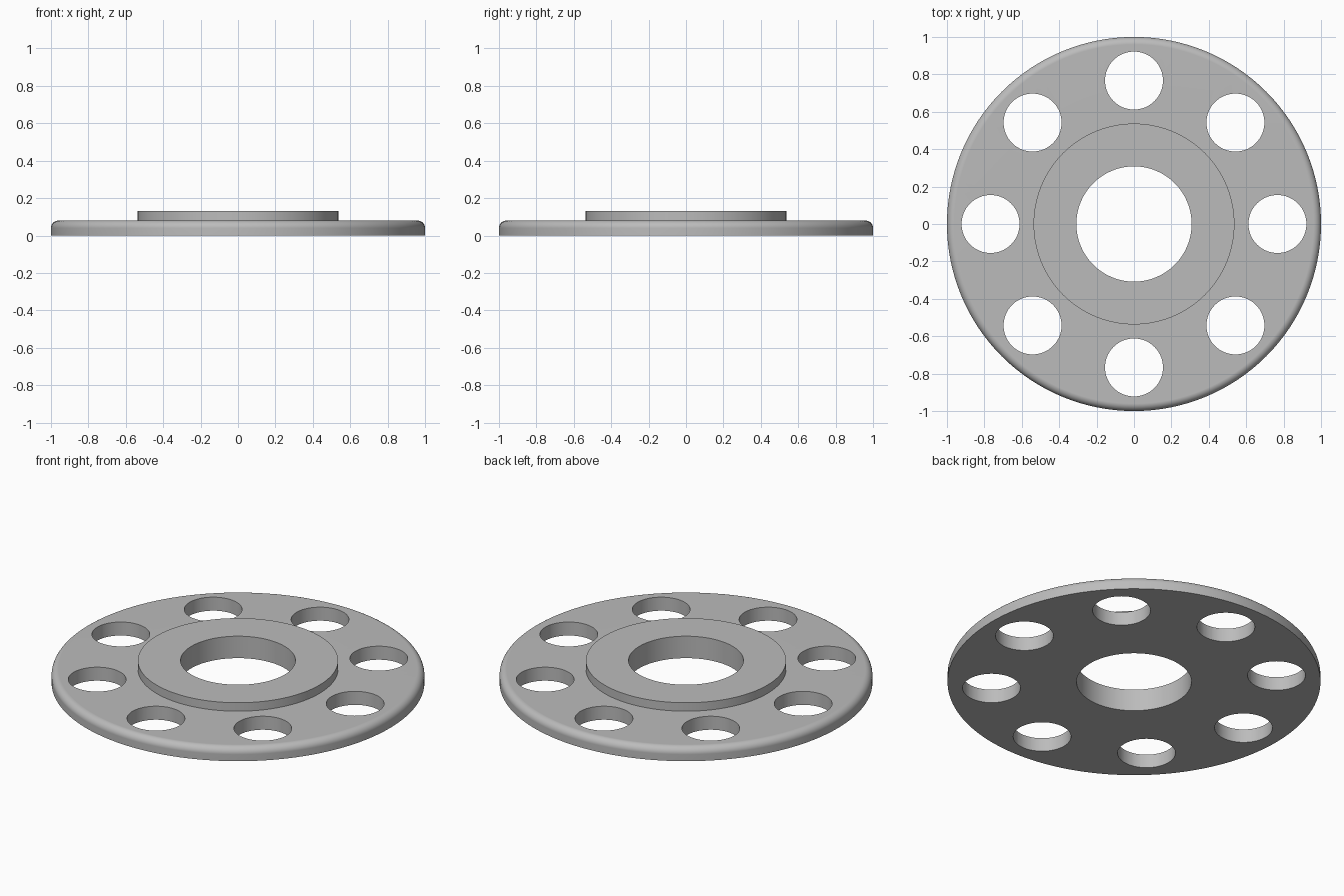
import bpy
import bmesh
from math import sin, cos, pi, radians

SEGMENTS = 128
RIM_R, BOSS_R, BORE_R = 1.0, 0.537, 0.308
PLATE_Z, BOSS_Z, FILLET = 0.08, 0.13, 0.04
HOLE_COUNT, HOLE_R, HOLE_CIRCLE = 8, 0.155, 0.767

if "Cube" in bpy.data.objects:
    bpy.data.objects.remove(bpy.data.objects["Cube"], do_unlink=True)


def make_material(name, color):
    mat = bpy.data.materials.new(name)
    mat.use_nodes = True
    mat.diffuse_color = color
    mat.node_tree.nodes["Principled BSDF"].inputs["Base Color"].default_value = color
    return mat


def add_object(name, bm):
    bmesh.ops.recalc_face_normals(bm, faces=bm.faces)
    mesh = bpy.data.meshes.new(name)
    bm.to_mesh(mesh)
    bm.free()
    obj = bpy.data.objects.new(name, mesh)
    bpy.context.collection.objects.link(obj)
    return obj


def lathe(name, profile):
    """Revolve a closed (radius, height) profile around z."""
    bm = bmesh.new()
    rings = []
    for i in range(SEGMENTS):
        a = 2 * pi * i / SEGMENTS
        rings.append([bm.verts.new((r * cos(a), r * sin(a), z)) for r, z in profile])
    n = len(profile)
    for i, ring in enumerate(rings):
        following = rings[(i + 1) % SEGMENTS]
        for j in range(n):
            k = (j + 1) % n
            bm.faces.new((ring[j], following[j], following[k], ring[k]))
    return add_object(name, bm)


# Flange plate with rounded rim, raised boss and central bore
fillet = [(RIM_R - FILLET + FILLET * cos(a), PLATE_Z - FILLET + FILLET * sin(a))
          for a in (radians(9 * i) for i in range(11))]
profile = ([(BORE_R, 0), (RIM_R, 0)] + fillet
           + [(BOSS_R, PLATE_Z), (BOSS_R, BOSS_Z), (BORE_R, BOSS_Z)])
flange = lathe("flange_plate", profile)
flange.data.materials.append(make_material("plain grey", (0.5, 0.5, 0.5, 1)))

# Ring of bolt holes
bm = bmesh.new()
for i in range(HOLE_COUNT):
    a = 2 * pi * i / HOLE_COUNT
    made = bmesh.ops.create_cone(bm, cap_ends=True, segments=64,
                                 radius1=HOLE_R, radius2=HOLE_R, depth=1)
    bmesh.ops.translate(bm, verts=made["verts"],
                        vec=(HOLE_CIRCLE * cos(a), HOLE_CIRCLE * sin(a), 0))
cutter = add_object("bolt_hole_cutter", bm)

cut = flange.modifiers.new("bolt_holes", "BOOLEAN")
cut.operation = "DIFFERENCE"
cut.solver = "EXACT"
cut.object = cutter
bpy.ops.object.select_all(action="DESELECT")
flange.select_set(True)
bpy.context.view_layer.objects.active = flange
bpy.ops.object.modifier_apply(modifier=cut.name)
bpy.data.objects.remove(cutter, do_unlink=True)

# Smooth rounded walls, crisp edges and flat faces
bpy.ops.object.shade_smooth_by_angle(angle=radians(30))
weighted = flange.modifiers.new("flat_face_normals", "WEIGHTED_NORMAL")
weighted.keep_sharp = True
